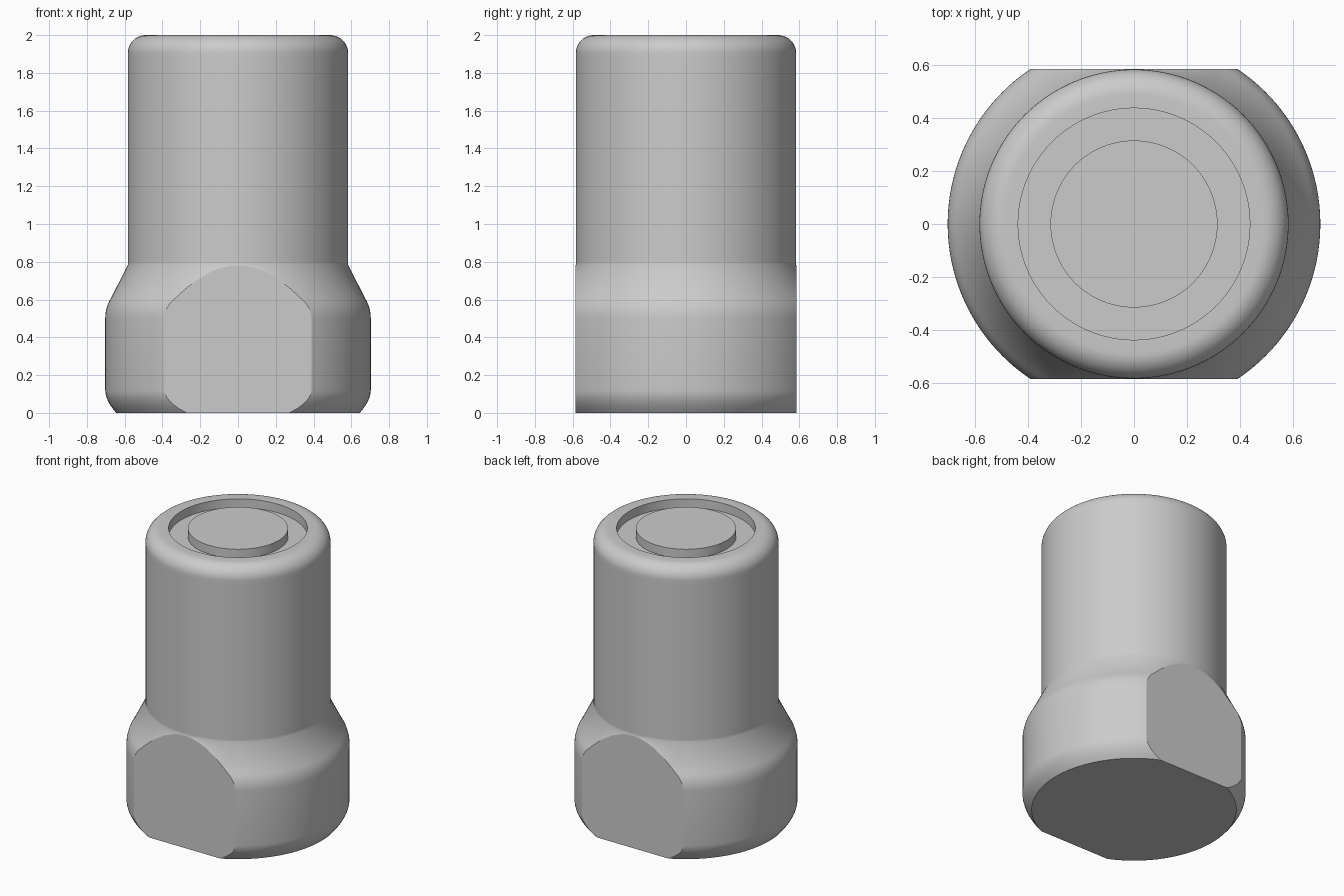
import bpy, bmesh, math
from mathutils import Vector

cube = bpy.data.objects.get("Cube")
if cube:
    bpy.data.objects.remove(cube, do_unlink=True)

SEGMENTS = 128
TUBE_R = 0.583
FLAT_Y = 0.585

metal = bpy.data.materials.new("grey metal")
metal.use_nodes = True
GREY = (0.6, 0.6, 0.6, 1)
metal.diffuse_color = GREY
metal.node_tree.nodes["Principled BSDF"].inputs["Base Color"].default_value = GREY


def curve(p0, p1, p2, steps=6):
    """Rounded corner from p0 to p2, pulled towards p1."""
    a, b, c = Vector(p0), Vector(p1), Vector(p2)
    return [tuple(a * (1 - t) ** 2 + b * 2 * t * (1 - t) + c * t * t)
            for t in (i / steps for i in range(steps + 1))]


def arc(cx, cz, r, start, end, steps=10):
    return [(cx + r * math.cos(a), cz + r * math.sin(a))
            for a in (math.radians(start + (end - start) * i / steps)
                      for i in range(steps + 1))]


# Profile (radius, height): base, shoulder, tube, rounded rim, ring groove, boss
profile = [(0, 0)]
profile += curve((0.645, 0), (0.702, 0.065), (0.703, 0.12))
profile += curve((0.703, 0.5), (0.703, 0.56), (0.67, 0.612))
profile += [(TUBE_R, 0.785), (TUBE_R, 0.8), (TUBE_R, 1.88)]
profile += arc(TUBE_R - 0.095, 1.905, 0.095, 0, 90)
profile += [(0.437, 2), (0.437, 1.94), (0.315, 1.94), (0.315, 2), (0, 2)]

# Lathe the profile
bm = bmesh.new()
verts = [bm.verts.new((r, 0, z)) for r, z in profile]
edges = [bm.edges.new(pair) for pair in zip(verts, verts[1:])]
bmesh.ops.spin(bm, geom=verts + edges, cent=(0, 0, 0), axis=(0, 0, 1),
               angle=math.tau, steps=SEGMENTS, use_merge=True)
bmesh.ops.remove_doubles(bm, verts=bm.verts, dist=0.0001)

# Slice a wrench flat on the front and back of the base
for side in (-1, 1):
    cut = bmesh.ops.bisect_plane(
        bm, geom=bm.verts[:] + bm.edges[:] + bm.faces[:], dist=0.00001,
        plane_co=(0, side * FLAT_Y, 0), plane_no=(0, side, 0), clear_outer=True)
    rim = [e for e in cut["geom_cut"] if isinstance(e, bmesh.types.BMEdge)]
    bmesh.ops.holes_fill(bm, edges=rim, sides=0)
    for e in rim:
        e.smooth = False

bmesh.ops.recalc_face_normals(bm, faces=bm.faces)
mesh = bpy.data.meshes.new("threaded_cap_body")
bm.to_mesh(mesh)
bm.free()
body = bpy.data.objects.new("cap_body", mesh)
bpy.context.collection.objects.link(body)
mesh.materials.append(metal)

# Smooth the turned surfaces, keep the flats and groove corners crisp
bpy.ops.object.select_all(action='DESELECT')
body.select_set(True)
bpy.context.view_layer.objects.active = body
bpy.ops.object.shade_smooth_by_angle(angle=math.radians(35), keep_sharp_edges=True)
